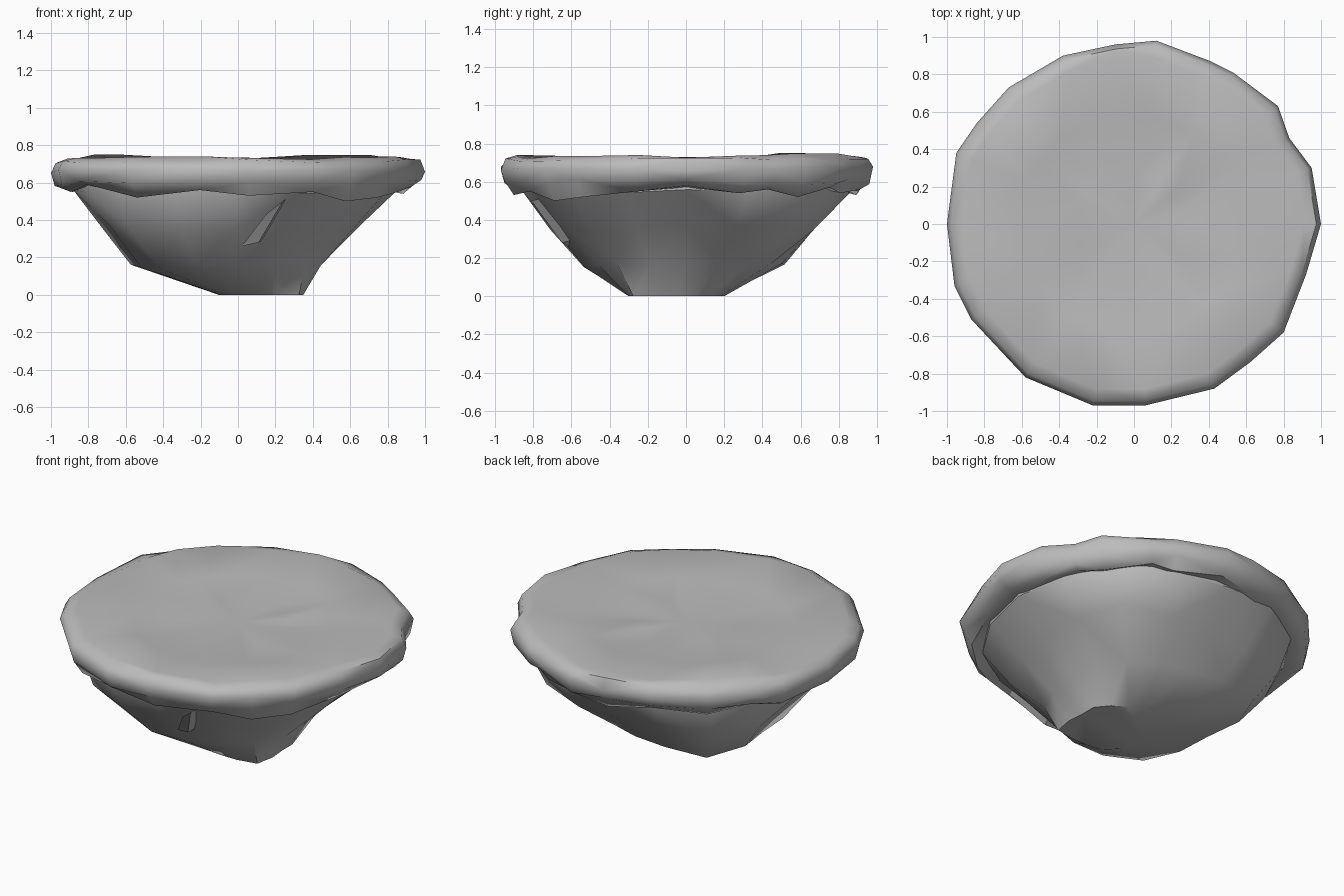
import bpy, bmesh, math, random
from mathutils import Vector

random.seed(7)
if "Cube" in bpy.data.objects:
    bpy.data.objects.remove(bpy.data.objects["Cube"], do_unlink=True)

stone = bpy.data.materials.new("stone grey")
stone.use_nodes = True
GREY = (0.5, 0.5, 0.5, 1)
stone.diffuse_color = GREY
stone.node_tree.nodes["Principled BSDF"].inputs["Base Color"].default_value = GREY


def loft(name, rings, start=None, end=None, angle=40):
    """Skin a stack of closed rings, with a centre point or flat cap at each end."""
    bm = bmesh.new()
    loops = [[bm.verts.new(p) for p in ring] for ring in rings]
    n = len(loops[0])
    for a, b in zip(loops, loops[1:]):
        for i in range(n):
            j = (i + 1) % n
            bm.faces.new((a[i], a[j], b[j], b[i]))
    for loop, tip in ((loops[0], start), (loops[-1], end)):
        if tip is None:
            bm.faces.new(loop)
        else:
            c = bm.verts.new(tip)
            for i in range(n):
                bm.faces.new((loop[i], loop[(i + 1) % n], c))
    bmesh.ops.triangulate(bm, faces=bm.faces)
    bmesh.ops.recalc_face_normals(bm, faces=bm.faces)
    mesh = bpy.data.meshes.new(name)
    bm.to_mesh(mesh)
    bm.free()
    mesh.materials.append(stone)
    ob = bpy.data.objects.new(name, mesh)
    bpy.context.collection.objects.link(ob)
    bpy.ops.object.select_all(action='DESELECT')
    ob.select_set(True)
    bpy.context.view_layer.objects.active = ob
    bpy.ops.object.shade_smooth_by_angle(angle=math.radians(angle))


# Irregular rim outline, counter-clockwise from +x
RIM = [(1, 0), (.95, .3), (.83, .46), (.77, .63), (.53, .81), (.41, .87),
       (.12, .98), (-.1, .96), (-.38, .9), (-.67, .73), (-.84, .54),
       (-.95, .38), (-1, 0), (-.96, -.33), (-.87, -.51), (-.58, -.82),
       (-.22, -.97), (.06, -.97), (.43, -.88), (.62, -.74), (.8, -.58), (.92, -.27)]
# Ragged height of the lower lip at the same points
LIP = [.58, .54, .56, .52, .57, .54, .56, .53, .57, .54, .58,
       .55, .57, .55, .59, .52, .56, .53, .55, .50, .52, .55]


def rim_ring(scale, z, lift=0.0):
    """The rim outline scaled in plan, at a slightly uneven height."""
    return [Vector((x * scale, y * scale, z + random.uniform(-lift, lift))) for x, y in RIM]


# Overhanging top slab with a ragged lip, rolled edge and shallow dished surface
lip = [Vector((x * 0.93, y * 0.93, z)) for (x, y), z in zip(RIM, LIP)]
loft("top_slab", [
    rim_ring(0.83, 0.575, 0.01),
    lip,
    rim_ring(0.98, 0.60, 0.02),
    rim_ring(1.0, 0.665, 0.015),
    rim_ring(0.975, 0.715, 0.012),
    rim_ring(0.91, 0.738, 0.014),
    rim_ring(0.60, 0.705, 0.008),
    rim_ring(0.30, 0.695, 0.008),
], start=(0, 0, 0.58), end=(0, 0, 0.69), angle=60)

# Rock cross-sections: radii at sixteen even angles from +x
FOOT = [.24, .26, .25, .25, .25, .25, .24, .22, .20, .21, .24, .26, .25, .27, .32, .27]
LOW = [.45, .46, .47, .48, .50, .56, .67, .62, .54, .56, .60, .58, .53, .50, .51, .48]
MID = [.65, .70, .80, .72, .66, .70, .82, .77, .69, .74, .83, .77, .70, .68, .70, .67]
HIGH = [.85, .86, .89, .87, .86, .87, .89, .88, .88, .88, .89, .88, .86, .85, .86, .85]


def rock_ring(radii, z, cx=0.0, cy=0.0, lift=0.0):
    pts = []
    for i, r in enumerate(radii):
        t = math.tau * i / len(radii)
        pts.append(Vector((cx + r * math.cos(t), cy + r * math.sin(t),
                           z + random.uniform(-lift, lift))))
    return pts


# Tapering rock below, blunt-cornered and leaning toward +x at its foot
loft("rock_base", [
    rock_ring(FOOT, 0.0, 0.10, -0.05),
    rock_ring(LOW, 0.16, lift=0.015),
    rock_ring(MID, 0.35, lift=0.02),
    rock_ring(HIGH, 0.55, lift=0.01),
    rock_ring(HIGH, 0.61),
], angle=35)

# Sloping chip jutting from the front of the rock
chip = [Vector(p) for p in ((0.02, -0.62, 0.26), (0.11, -0.65, 0.28),
                            (0.24, -0.81, 0.50), (0.15, -0.76, 0.43))]
loft("front_chip", [chip, [p + Vector((0.03, 0.08, 0.02)) for p in chip]], angle=30)
